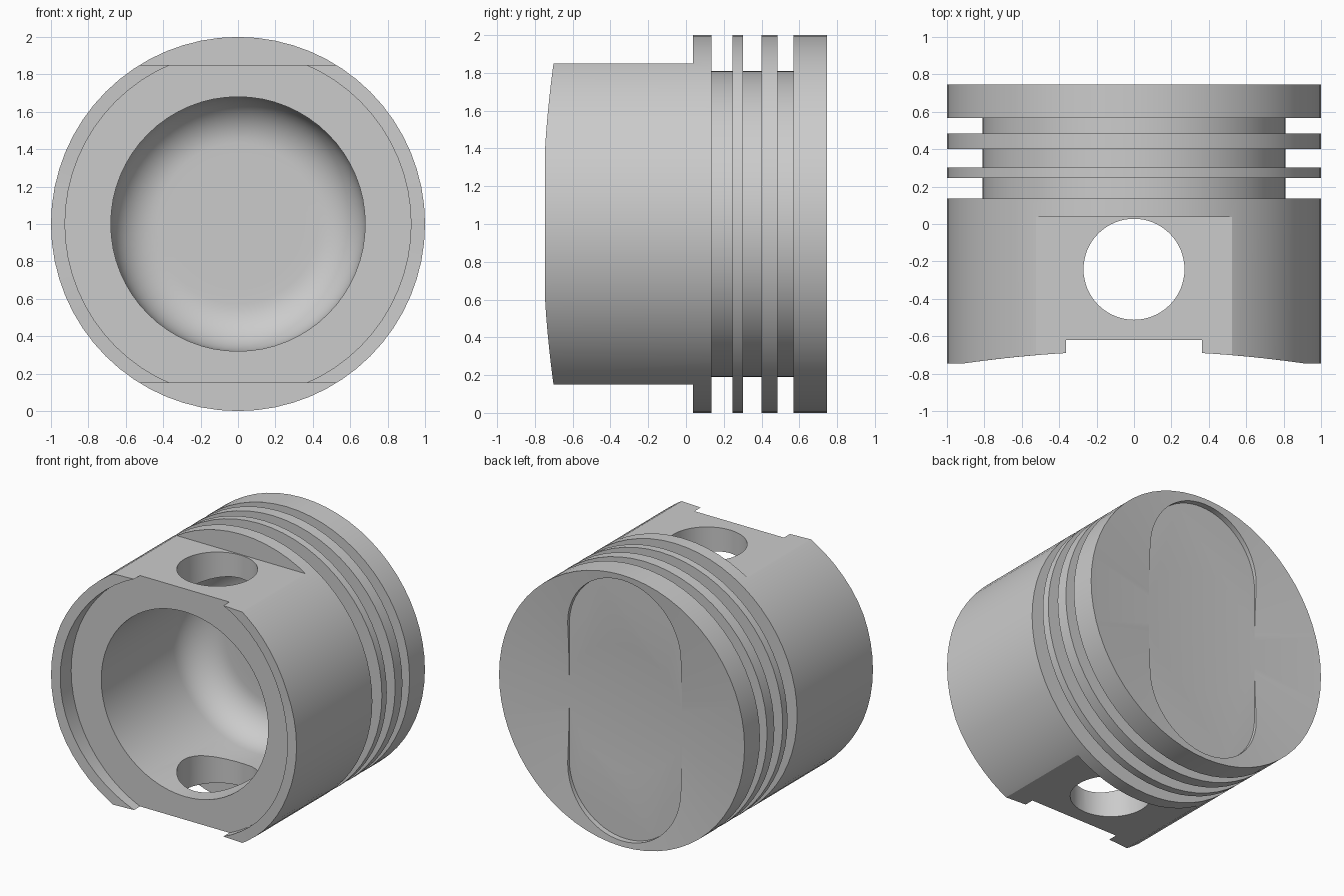
import bpy, bmesh, math
from mathutils import Matrix, Vector

default = bpy.data.objects.get("Cube")
if default:
    bpy.data.objects.remove(default, do_unlink=True)

CENTRE = Vector((0, 0, 1))
SEGMENTS = 64

metal = bpy.data.materials.new("grey_metal")
metal.use_nodes = True
grey = (0.6, 0.6, 0.6, 1)
metal.diffuse_color = grey
metal.node_tree.nodes["Principled BSDF"].inputs["Base Color"].default_value = grey


def make_object(name, bm):
    bmesh.ops.recalc_face_normals(bm, faces=bm.faces)
    bmesh.ops.translate(bm, verts=bm.verts, vec=CENTRE)
    mesh = bpy.data.meshes.new(name)
    bm.to_mesh(mesh)
    bm.free()
    obj = bpy.data.objects.new(name, mesh)
    obj.data.materials.append(metal)
    bpy.context.collection.objects.link(obj)
    return obj


def lathe(profile):
    """Spin a list of (radius, y) points around the y axis."""
    bm = bmesh.new()
    verts = [bm.verts.new((r, y, 0)) for r, y in profile]
    edges = [bm.edges.new(pair) for pair in zip(verts, verts[1:])]
    bmesh.ops.spin(bm, geom=verts + edges, cent=(0, 0, 0), axis=(0, 1, 0),
                   angle=math.tau, steps=SEGMENTS)
    bmesh.ops.remove_doubles(bm, verts=bm.verts, dist=0.0005)
    return bm


def box(size, location):
    bm = bmesh.new()
    bmesh.ops.create_cube(bm, size=1, matrix=Matrix.Translation(location) @ Matrix.Diagonal((*size, 1)))
    return bm


def cut(body, name, bm):
    cutter = make_object(name, bm)
    cutter.hide_render = True
    mod = body.modifiers.new(name, 'BOOLEAN')
    mod.operation = 'DIFFERENCE'
    mod.solver = 'EXACT'
    mod.object = cutter
    bpy.ops.object.modifier_apply(modifier=name)
    bpy.data.objects.remove(cutter, do_unlink=True)


# Body profile: rounded bore, recessed front rim, skirt, ring grooves, shallow dished crown
FRONT, CROWN, FLOOR = -0.747, 0.747, 0.7
POCKET = 0.46
BORE, BORE_END, FILLET = 0.68, 0.46, 0.25
profile = [(0, BORE_END), (0.35, BORE_END)]
for i in range(13):
    a = math.pi / 2 * i / 12
    profile.append((BORE - FILLET + FILLET * math.sin(a), BORE_END - FILLET + FILLET * math.cos(a)))
profile += [(BORE, -0.62), (0.925, -0.62), (0.925, FRONT), (1, FRONT)]
for start, end in [(0.135, 0.246), (0.303, 0.4), (0.485, 0.568)]:
    profile += [(1, start), (0.81, start), (0.81, end), (1, end)]
profile += [(1, CROWN), (POCKET, FLOOR), (0, FLOOR)]

bm = lathe(profile)
# Skirt edge is longest at the sides and arches back towards the middle
for v in bm.verts:
    if abs(v.co.y - FRONT) < 0.001:
        v.co.y = FRONT + 0.08 * (0.92 ** 2 - min(abs(v.co.x), 0.92) ** 2)
piston = make_object("piston_body", bm)
bpy.context.view_layer.objects.active = piston
piston.select_set(True)

# Flat sides around the pin
for side in (1, -1):
    cut(piston, "pin_flat", box((2.4, 1.24, 0.4), Vector((0, -0.583, side * 1.05))))

# Pin hole
pin = bmesh.new()
bmesh.ops.create_cone(pin, cap_ends=True, segments=64, radius1=0.27, radius2=0.27, depth=3,
                      matrix=Matrix.Translation((0, -0.242, 0)))
cut(piston, "pin_hole", pin)

# Long round-ended pocket in the crown
slot = bmesh.new()
ring = []
for side in (1, -1):
    for i in range(33):
        a = math.pi * i / 32
        ring.append(slot.verts.new((side * POCKET * math.cos(a), FLOOR + 0.001,
                                    side * (0.5 + POCKET * math.sin(a)))))
face = slot.faces.new(ring)
wall = bmesh.ops.extrude_face_region(slot, geom=[face])
bmesh.ops.translate(slot, vec=(0, 0.3, 0),
                    verts=[g for g in wall["geom"] if isinstance(g, bmesh.types.BMVert)])
cut(piston, "crown_pocket", slot)

bpy.ops.object.shade_smooth_by_angle(angle=math.radians(30))
